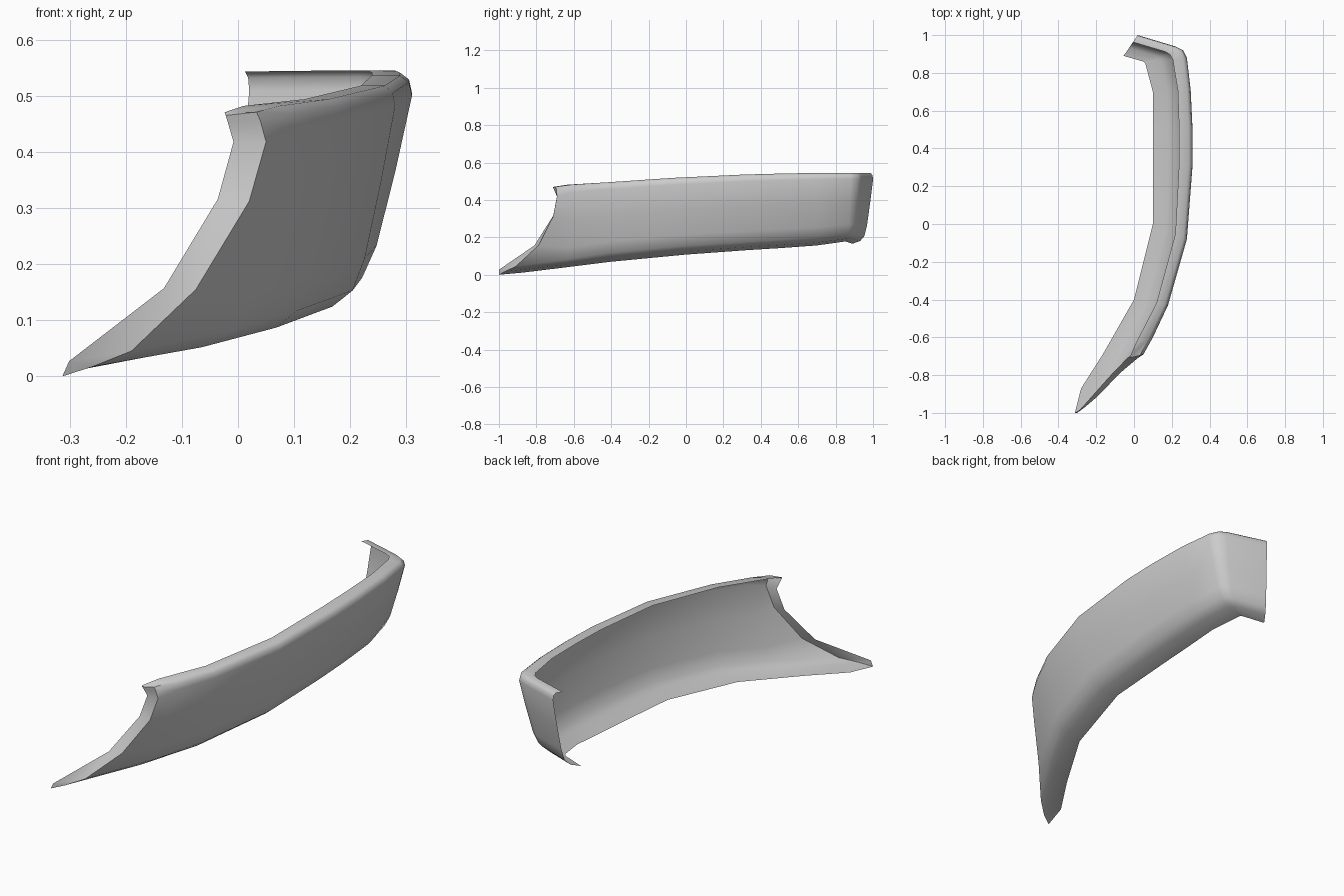
import bpy, bmesh
from mathutils import Vector

# Stations along the panel: outer top point, inner bottom lip point
stations = [
    ((0.10, -0.60, 0.482), (-0.165, -0.69, 0.034)),
    ((0.18, -0.43, 0.494), (0.00, -0.40, 0.070)),
    ((0.28, -0.08, 0.518), (0.10, 0.00, 0.108)),
    ((0.31, 0.31, 0.536), (0.10, 0.33, 0.132)),
    ((0.31, 0.50, 0.541), (0.10, 0.51, 0.143)),
    ((0.30, 0.71, 0.545), (0.10, 0.70, 0.157)),
    ((0.28, 0.88, 0.545), (0.06, 0.85, 0.178)),
    ((0.26, 0.92, 0.545), (0.055, 0.855, 0.178)),
    ((0.22, 0.94, 0.545), (0.05, 0.86, 0.176)),
    ((0.02, 1.00, 0.543), (-0.055, 0.89, 0.166)),
]

# Cross-section: (fraction inward, fraction downward)
section = [(0.34, 0), (0.10, 0), (0.025, 0.03), (0, 0.09), (0.14, 0.42),
           (0.30, 0.75), (0.42, 0.89), (0.62, 0.96), (1, 1)]

# Front end: return flange and the wall edge it folds from
flange = [(-0.024, -0.71, 0.470), (-0.022, -0.71, 0.465), (-0.018, -0.704, 0.452),
          (-0.008, -0.69, 0.418), (-0.036, -0.71, 0.316), (-0.132, -0.81, 0.157),
          (-0.301, -1.0, 0.027), (-0.313, -1.0, 0.0), (-0.28, -0.87, 0.012)]
front_edge = [(-0.02, -0.70, 0.472), (0.033, -0.695, 0.471), (0.040, -0.693, 0.455),
              (0.050, -0.69, 0.418), (0.020, -0.71, 0.312), (-0.075, -0.79, 0.155),
              (-0.19, -0.91, 0.045), (-0.26, -0.97, 0.017), (-0.28, -0.87, 0.012)]

columns = [flange, front_edge]
for top, low in stations:
    t, b = Vector(top), Vector(low)
    columns.append([(t.x + (b.x - t.x) * d, t.y + (b.y - t.y) * d,
                     t.z + (b.z - t.z) * h) for d, h in section])

# Skin the columns into one open shell
bm = bmesh.new()
grid = [[bm.verts.new(p) for p in col] for col in columns]
for a, b in zip(grid, grid[1:]):
    for j in range(len(section) - 1):
        bm.faces.new((a[j], a[j + 1], b[j + 1], b[j]))
bmesh.ops.remove_doubles(bm, verts=bm.verts, dist=0.0005)

mesh = bpy.data.meshes.new("bumper_side_panel")
bm.to_mesh(mesh)
bm.free()
panel = bpy.data.objects.new("bumper_side_panel", mesh)
bpy.context.collection.objects.link(panel)
bpy.context.view_layer.objects.active = panel
panel.select_set(True)
bpy.ops.object.shade_smooth_by_angle(angle=0.9)
